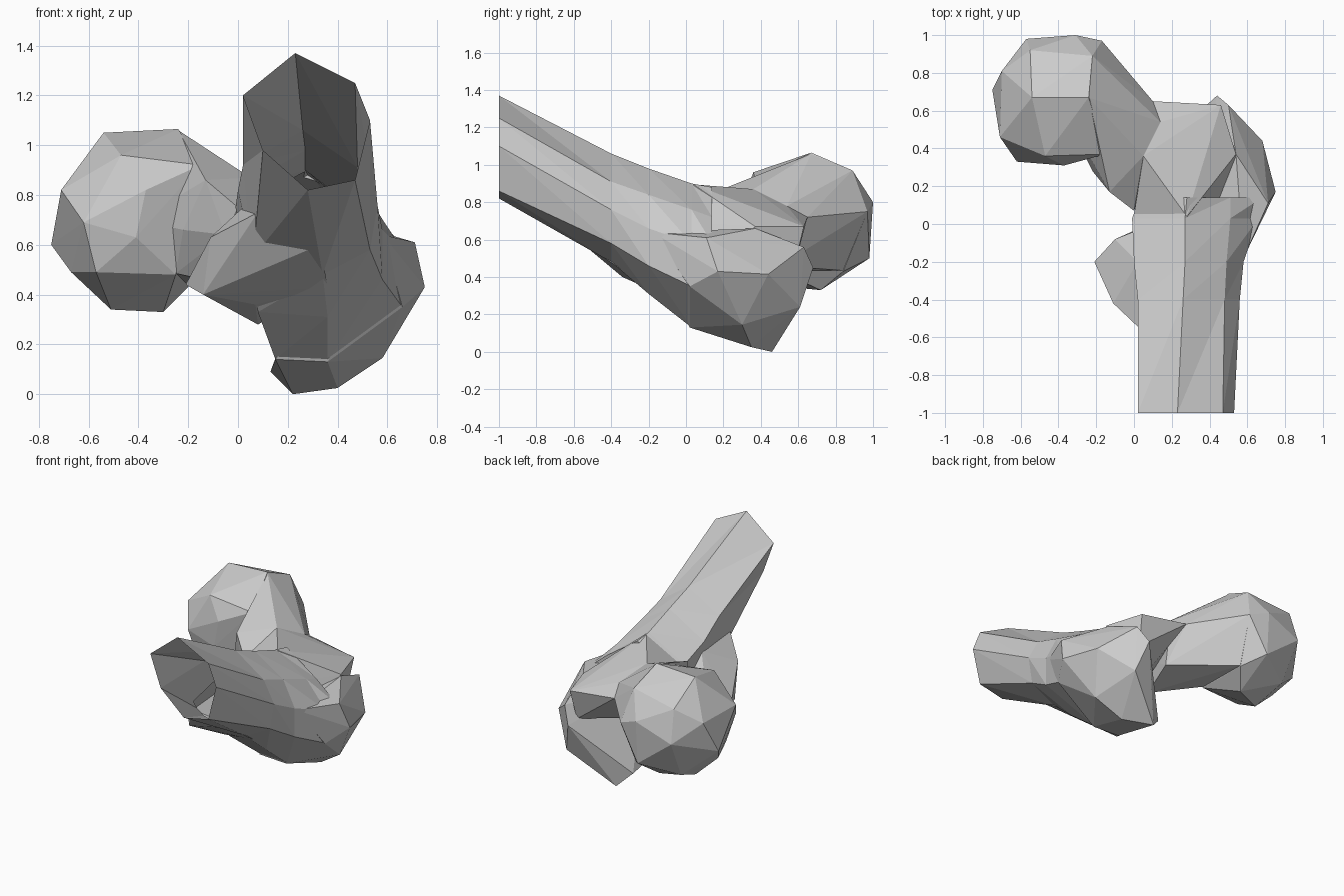
import bpy, bmesh


def finish(name, bm):
    bmesh.ops.recalc_face_normals(bm, faces=bm.faces)
    mesh = bpy.data.meshes.new(name)
    bm.to_mesh(mesh)
    bm.free()
    obj = bpy.data.objects.new(name, mesh)
    bpy.context.collection.objects.link(obj)
    return obj


def hull(name, points):
    """Faceted lump wrapped around a few landmark points."""
    bm = bmesh.new()
    verts = [bm.verts.new(p) for p in points]
    res = bmesh.ops.convex_hull(bm, input=verts)
    loose = {v for v in res["geom_interior"] + res["geom_unused"]
             if isinstance(v, bmesh.types.BMVert)}
    bmesh.ops.delete(bm, geom=list(loose), context='VERTS')
    return finish(name, bm)


def loft(name, sections):
    """Capped tube through (y, [(x, z), ...]) cross-sections."""
    bm = bmesh.new()
    rings = [[bm.verts.new((x, y, z)) for x, z in pts] for y, pts in sections]
    for a, b in zip(rings, rings[1:]):
        n = len(a)
        for i in range(n):
            j = (i + 1) % n
            bm.faces.new((a[i], a[j], b[j]))
            bm.faces.new((a[i], b[j], b[i]))
    bm.faces.new(rings[0])
    bm.faces.new(rings[-1])
    return finish(name, bm)


# Seven-sided shaft
bone = loft("bone", [
    (-1.0, [(.02, 1.2), (.23, 1.37), (.47, 1.25), (.53, 1.1), (.47, .86), (.28, .82), (.10, .98)]),
    (-.4, [(.02, .92), (.26, 1.06), (.48, .91), (.56, .76), (.53, .58), (.34, .48), (.06, .55)]),
    (-.2, [(0, .82), (.27, .98), (.49, .84), (.58, .66), (.58, .46), (.36, .31), (.08, .33)]),
    (.03, [(-.01, .75), (.27, .90), (.51, .76), (.66, .58), (.66, .35), (.36, .13), (.15, .14)]),
    (.14, [(.03, .75), (.28, .88), (.51, .72), (.68, .58), (.68, .38), (.40, .14), (.18, .15)]),
])

# Large outer bump with the low tip
outer_bump = hull("outer_bump", [
    (.75, .17, .43), (.71, .11, .61), (.68, .44, .415), (.54, .37, .66),
    (.58, .30, .145), (.40, .35, .025), (.22, .46, 0), (.13, .40, .09),
    (.50, .61, .24), (.44, .68, .45), (.50, .63, .56), (.66, .02, .35),
    (.58, -.18, .64), (.36, .02, .13), (.15, .02, .14), (.3, .05, .55),
])

# Saddle joining the outer bump to the neck
saddle = hull("saddle", [
    (.28, .04, .895), (.05, .36, .87), (.14, .54, .78), (.10, .65, .72),
    (.46, .63, .67), (.54, .37, .67), (0, .05, .75), (.2, .42, .47),
    (.44, .58, .46), (.08, .05, .4), (.5, .05, .4), (.3, -.1, .7),
])

# Neck, reaching inside the head
neck = hull("neck", [
    (-.15, .37, .92), (-.13, .17, .86), (-.22, .28, .66), (-.25, .41, .485),
    (-.20, .84, .435), (-.17, .97, .75), (-.22, .89, .97), (-.24, .67, 1.06),
    (.14, .54, .78), (.10, .65, .72), (0, .07, .75), (.05, .36, .87),
    (.15, .5, .46), (.05, .2, .42), (-.05, .12, .64), (-.4, .65, .7),
])

# Faceted ball head
head = hull("head", [
    (-.54, .67, 1.05), (-.24, .67, 1.065), (-.47, .36, .96), (-.15, .37, .92),
    (-.22, .89, .97), (-.55, .92, .92), (-.71, .46, .82), (-.70, .81, .82),
    (-.75, .71, .60), (-.62, .33, .69), (-.67, .60, .49), (-.57, .37, .49),
    (-.51, .62, .34), (-.30, .72, .33), (-.57, .98, .70), (-.31, 1.0, .80),
    (-.17, .97, .75), (-.31, .98, .50), (-.20, .84, .43), (-.55, .84, .43),
    (-.37, .31, .82), (-.41, .32, .63), (-.25, .40, .48),
])

# Small inner bump
inner_bump = hull("inner_bump", [
    (-.21, -.2, .44), (-.14, -.34, .40), (-.11, -.42, .63), (.08, -.6, .73),
    (.33, -.58, .60), (.36, -.33, .43), (-.10, -.08, .55), (.04, -.42, .48),
    (.07, -.25, .36), (.08, 0, .28), (.1, 0, .6), (.02, -.2, .75),
])

# Fuse all the parts into one hollow skin
parts = [outer_bump, saddle, neck, head, inner_bump]
for part in parts:
    mod = bone.modifiers.new(part.name, 'BOOLEAN')
    mod.operation = 'UNION'
    mod.solver = 'EXACT'
    mod.object = part
fused = bpy.data.meshes.new_from_object(
    bone.evaluated_get(bpy.context.evaluated_depsgraph_get()))
bone.modifiers.clear()
bone.data = fused
for part in parts:
    bpy.data.objects.remove(part)

# Open the cut end of the shaft
bm = bmesh.new()
bm.from_mesh(fused)
cap = [f for f in bm.faces if f.calc_center_median().y < -.99]
bmesh.ops.delete(bm, geom=cap, context='FACES')
bm.to_mesh(fused)
bm.free()
